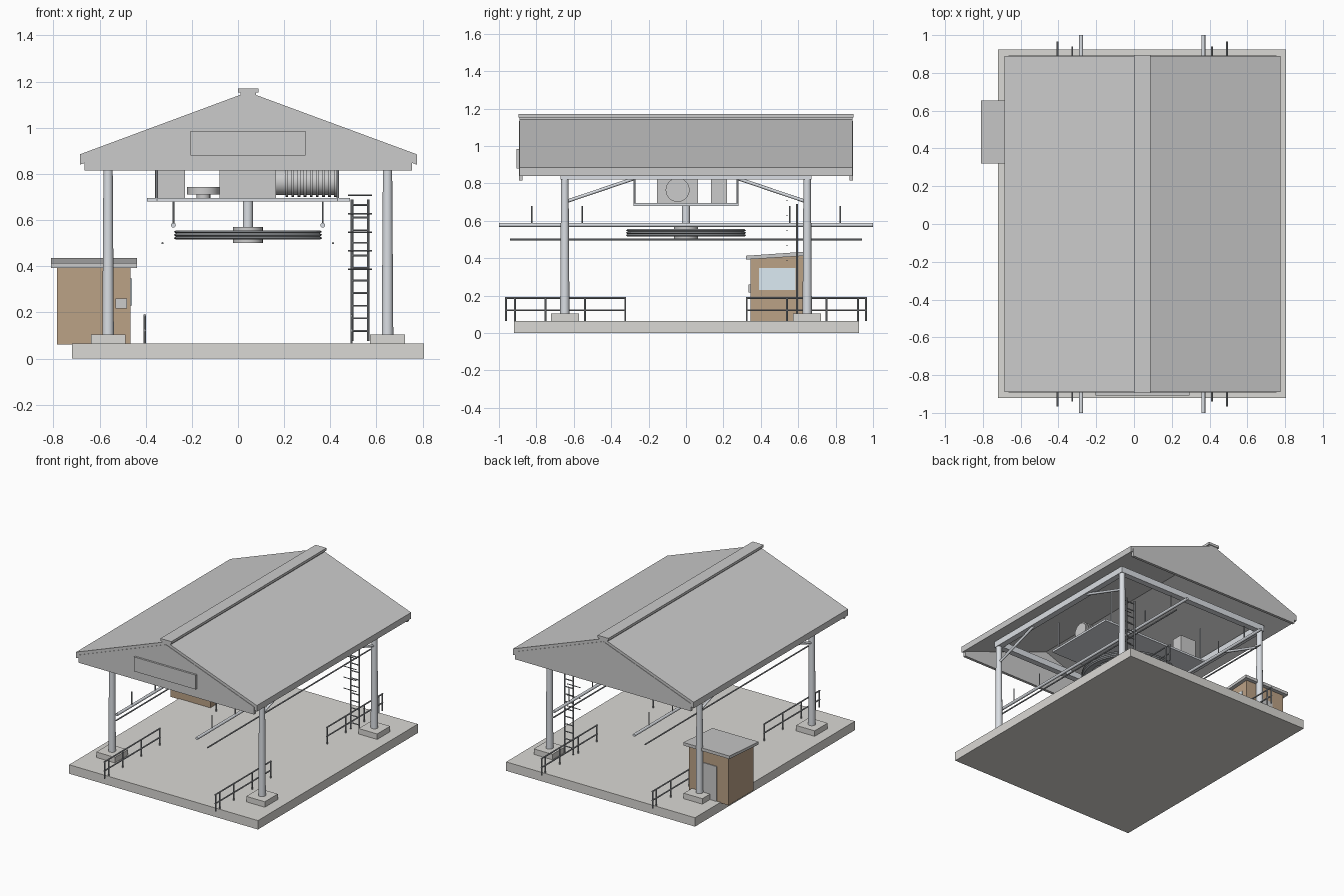
import bpy, bmesh, math
from mathutils import Vector

if "Cube" in bpy.data.objects:
    bpy.data.objects.remove(bpy.data.objects["Cube"])

def material(name, c):
    m = bpy.data.materials.new(name)
    m.diffuse_color = (*c, 1)
    m.use_nodes = True
    m.node_tree.nodes["Principled BSDF"].inputs["Base Color"].default_value = m.diffuse_color
    return m

BROWN = material("booth_brown", (0.50, 0.36, 0.24))
GLASS = material("glass", (0.72, 0.83, 0.90))
STEEL = material("steel", (0.70, 0.73, 0.77))
DARK = material("dark_steel", (0.36, 0.38, 0.40))
CONCRETE = material("concrete", (0.70, 0.69, 0.66))

def finish(name, bm, mat=None, smooth=False):
    bmesh.ops.recalc_face_normals(bm, faces=bm.faces)
    me = bpy.data.meshes.new(name)
    bm.to_mesh(me)
    bm.free()
    ob = bpy.data.objects.new(name, me)
    bpy.context.collection.objects.link(ob)
    if mat:
        me.materials.append(mat)
    if smooth:
        bpy.ops.object.select_all(action='DESELECT')
        ob.select_set(True)
        bpy.context.view_layer.objects.active = ob
        bpy.ops.object.shade_smooth_by_angle(angle=math.radians(35))
    return ob

def box(name, x0, x1, y0, y1, z0, z1, mat=None):
    bm = bmesh.new()
    bmesh.ops.create_cube(bm, size=1)
    for v in bm.verts:
        v.co = ((x0 + x1) / 2 + v.co.x * (x1 - x0),
                (y0 + y1) / 2 + v.co.y * (y1 - y0),
                (z0 + z1) / 2 + v.co.z * (z1 - z0))
    return finish(name, bm, mat)

def rod(name, a, b, r, mat=None, r2=None, n=12):
    a, b = Vector(a), Vector(b)
    bm = bmesh.new()
    bmesh.ops.create_cone(bm, cap_ends=True, segments=n, radius1=r,
                          radius2=r if r2 is None else r2, depth=(b - a).length)
    q = (b - a).to_track_quat('Z', 'Y')
    for v in bm.verts:
        v.co = q @ v.co + (a + b) / 2
    return finish(name, bm, mat, True)

def prism(name, pts, lo, hi, axis='y', mat=None):
    # closed outline in (x, z) or (y, z), extruded along the other axis
    bm = bmesh.new()
    place = (lambda p, t: (p[0], t, p[1])) if axis == 'y' else (lambda p, t: (t, p[0], p[1]))
    f = bm.faces.new([bm.verts.new(place(p, lo)) for p in pts])
    ex = bmesh.ops.extrude_face_region(bm, geom=[f])
    move = (0, hi - lo, 0) if axis == 'y' else (hi - lo, 0, 0)
    bmesh.ops.translate(bm, vec=move, verts=[e for e in ex['geom'] if isinstance(e, bmesh.types.BMVert)])
    return finish(name, bm, mat)

def lathe(name, pts, cx, cy, n=48, mat=None):
    # closed (radius, z) outline spun about a vertical axis
    bm = bmesh.new()
    rings = [[bm.verts.new((cx + r * math.cos(2 * math.pi * i / n), cy + r * math.sin(2 * math.pi * i / n), z))
              for r, z in pts] for i in range(n)]
    for i in range(n):
        p, q = rings[i], rings[(i + 1) % n]
        for j in range(len(pts)):
            k = (j + 1) % len(pts)
            bm.faces.new((p[j], q[j], q[k], p[k]))
    return finish(name, bm, mat, True)

CX = 0.043
COLS = (-0.563, 0.648)

# concrete slab
box("base_slab", -0.72, 0.805, -0.92, 0.925, 0, 0.065, CONCRETE)

# columns, footings, braces and ring beams
for x in COLS:
    for s in (-1, 1):
        y = 0.648 * s
        box("footing", x - 0.075, x + 0.075, y - 0.075, y + 0.075, 0.065, 0.105, CONCRETE)
        rod("column", (x, y, 0.10), (x, y, 0.83), 0.025, STEEL, 0.02, 20)
        rod("brace", (x, 0.635 * s, 0.705), (x, 0.28 * s, 0.825), 0.009, STEEL)
    box("side_beam", x - 0.022, x + 0.022, -0.67, 0.67, 0.82, 0.865, STEEL)
for s in (-1, 1):
    box("cross_beam", *COLS, 0.648 * s - 0.022, 0.648 * s + 0.022, 0.82, 0.865, STEEL)

# gabled roof shell, end panels, ridge cap, blank sign board
prism("roof", [(-0.685, 0.84), (-0.685, 0.885), (CX, 1.155), (0.775, 0.885), (0.775, 0.84), (CX, 1.11)], -0.89, 0.89)
for s in (-1, 1):
    prism("gable_panel", [(-0.665, 0.815), (0.755, 0.815), (0.755, 0.87), (CX, 1.135), (-0.665, 0.87)],
          0.873 * s, 0.893 * s)
box("ridge_cap", 0.0, 0.088, -0.895, 0.895, 1.152, 1.17)
box("ridge_cap_base", 0.01, 0.078, -0.89, 0.89, 1.135, 1.153)
box("sign_board", -0.205, 0.293, -0.907, -0.89, 0.88, 0.985)

# machinery deck on hangers
box("machine_deck", -0.395, 0.485, -0.28, 0.28, 0.68, 0.695, STEEL)
for x in (-0.352, 0.432):
    for y in (-0.276, 0.276):
        rod("deck_hanger", (x, y, 0.68), (x, y, 0.93), 0.005, STEEL, n=8)

# drive machinery
box("gearbox", -0.08, 0.165, -0.155, 0.065, 0.695, 0.835)
box("control_cabinet", -0.36, -0.23, 0.134, 0.22, 0.695, 0.86)
rod("brake_disc", (-0.15, -0.045, 0.71), (-0.15, -0.045, 0.743), 0.07, n=24)
rod("brake_foot", (-0.15, -0.045, 0.69), (-0.15, -0.045, 0.712), 0.03, n=16)
rod("motor", (0.16, -0.045, 0.765), (0.435, -0.045, 0.765), 0.056, n=24)
for i in range(9):
    x = 0.205 + i * 0.0265
    rod("motor_fin", (x, -0.045, 0.765), (x + 0.012, -0.045, 0.765), 0.064, n=24)

# bullwheel
rod("drive_shaft", (CX, 0, 0.56), (CX, 0, 0.70), 0.022, STEEL, n=20)
rod("wheel_hub", (CX, 0, 0.50), (CX, 0, 0.57), 0.065, n=24)
lathe("wheel_rim", [(0.27, 0.52), (0.312, 0.515), (0.322, 0.522), (0.312, 0.529), (0.322, 0.536),
                    (0.312, 0.543), (0.322, 0.549), (0.312, 0.555), (0.27, 0.55)], CX, 0, mat=DARK)
for i in range(8):
    a = i * math.pi / 4
    c, s = math.cos(a), math.sin(a)
    rod("wheel_spoke", (CX + 0.05 * c, 0.05 * s, 0.535), (CX + 0.28 * c, 0.28 * s, 0.535), 0.012, DARK)

# guide rails with hangers, and haul cables
for x in (-0.28, 0.367):
    rod("guide_rail", (x, -1, 0.578), (x, 1, 0.578), 0.0105, STEEL, n=16)
    for y in (-0.825, -0.555, 0.555, 0.825):
        rod("rail_hanger", (x, y, 0.578), (x, y, 0.68), 0.004, DARK, n=8)
for x in (-0.327, 0.412):
    rod("haul_cable", (x, -0.94, 0.5), (x, 0.94, 0.5), 0.005, DARK, n=8)

# railings
for x in (-0.404, 0.492):
    for s in (-1, 1):
        for y in (0.325, 0.54, 0.752, 0.92 if s > 0 else 0.915):
            rod("railing_post", (x, y * s, 0.06), (x, y * s, 0.19), 0.005, DARK, n=8)
        rod("railing_end_post", (x, 0.962 * s, 0.065), (x, 0.962 * s, 0.19), 0.005, DARK, n=8)
        for z in (0.122, 0.187):
            rod("railing_bar", (x, 0.32 * s, z), (x, 0.967 * s, z), 0.005, DARK, n=8)

# ladder with guard bars
for x in (0.494, 0.564):
    rod("ladder_rail", (x, 0.594, 0.075), (x, 0.594, 0.69), 0.0055, DARK, n=8)
for i in range(11):
    z = 0.12 + i * 0.0545
    rod("ladder_rung", (0.494, 0.594, z), (0.564, 0.594, z), 0.004, DARK, n=8)
for i in range(5):
    z = 0.387 + i * 0.0803
    rod("ladder_guard", (0.476, 0.54, z), (0.58, 0.54, z), 0.003, DARK, n=8)

# operator booth
prism("booth_body", [(0.345, 0.06), (0.63, 0.06), (0.63, 0.418), (0.345, 0.40)], -0.785, -0.465, 'x', BROWN)
prism("booth_roof", [(0.32, 0.393), (0.655, 0.414), (0.655, 0.436), (0.32, 0.413)], -0.81, -0.437, 'x')
box("booth_window", -0.47, -0.46, 0.39, 0.585, 0.23, 0.347, GLASS)
box("booth_door", -0.69, -0.55, 0.625, 0.635, 0.065, 0.32)
box("booth_control_box", -0.53, -0.482, 0.335, 0.35, 0.217, 0.26)
